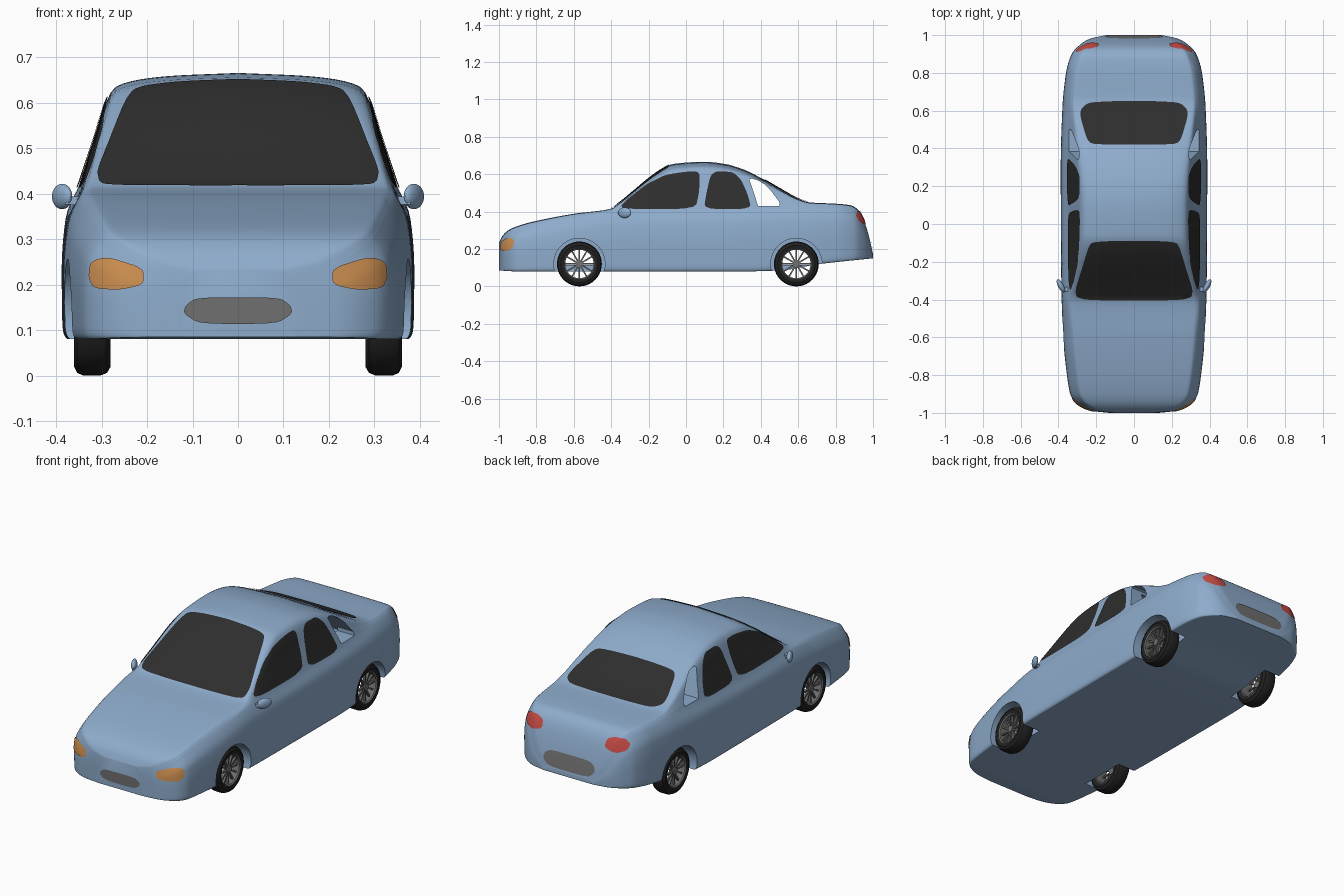
import bpy, bmesh, math
from mathutils import Vector, Matrix
from mathutils.bvhtree import BVHTree

if "Cube" in bpy.data.objects:
    bpy.data.objects.remove(bpy.data.objects["Cube"])


def material(name, *rgb):
    mat = bpy.data.materials.new(name)
    mat.use_nodes = True
    mat.diffuse_color = (*rgb, 1)
    mat.node_tree.nodes["Principled BSDF"].inputs["Base Color"].default_value = (*rgb, 1)
    return mat


PAINT = material("blue paint", .27, .41, .60)
GLASS = material("dark glass", .027, .027, .027)
RUBBER = material("black rubber", .016, .016, .016)
AMBER = material("amber lamp", .60, .27, .08)
RED = material("red lamp", .57, .07, .06)
METAL = material("grey metal", .16, .16, .16)


def finish(name, bm, mat, angle=35, normals=True):
    if normals:
        bmesh.ops.recalc_face_normals(bm, faces=bm.faces)
    mesh = bpy.data.meshes.new(name)
    bm.to_mesh(mesh)
    bm.free()
    mesh.materials.append(mat)
    obj = bpy.data.objects.new(name, mesh)
    bpy.context.collection.objects.link(obj)
    if angle:
        smooth(obj, angle)
    return obj


def smooth(obj, angle):
    bpy.ops.object.select_all(action='DESELECT')
    obj.select_set(True)
    bpy.context.view_layer.objects.active = obj
    bpy.ops.object.shade_smooth_by_angle(angle=math.radians(angle))


def curve(points, x):
    """Smooth interpolation through (x, value) pairs without overshoot."""
    n = len(points)
    d = [(b[1] - a[1]) / (b[0] - a[0]) for a, b in zip(points, points[1:])]
    m = [d[0]] + [2 * p * q / (p + q) if p * q > 0 else 0 for p, q in zip(d, d[1:])] + [d[-1]]
    i = next((k for k in range(n - 1) if x <= points[k + 1][0]), n - 2)
    (xa, ya), (xb, yb) = points[i], points[i + 1]
    h = xb - xa
    t = (x - xa) / h
    return (ya * (1 + 2 * t) * (1 - t) ** 2 + h * m[i] * t * (1 - t) ** 2
            + yb * t * t * (3 - 2 * t) + h * m[i + 1] * t * t * (t - 1))


def loft(bm, rings, caps=True):
    rows = [[bm.verts.new(p) for p in ring] for ring in rings]
    for a, b in zip(rows, rows[1:]):
        for j in range(len(a)):
            k = (j + 1) % len(a)
            bm.faces.new((a[j], a[k], b[k], b[j]))
    if caps:
        bm.faces.new(rows[0])
        bm.faces.new(rows[-1])


# Body: half width, centre height, beltline and underside along the length
WIDTH = [(-1, .13), (-.99, .22), (-.97, .275), (-.94, .315), (-.9, .338), (-.8, .355), (-.6, .375),
         (-.3, .385), (.3, .388), (.6, .38), (.8, .36), (.9, .33), (.95, .285), (.98, .235), (1, .15)]
TOP = [(-1, .235), (-.98, .272), (-.95, .3), (-.9, .323), (-.8, .35), (-.6, .388), (-.4, .415),
       (-.36, .444), (-.12, .632), (-.07, .655), (.1, .666), (.2, .656), (.3, .628), (.4, .58),
       (.5, .523), (.6, .468), (.66, .449), (.8, .442), (.88, .434), (.92, .41), (.94, .38),
       (.96, .33), (.985, .24), (1, .17)]
BELT = [(-1, .21), (-.95, .268), (-.9, .295), (-.8, .325), (-.6, .367), (-.4, .4), (0, .41),
        (.6, .424), (.8, .42), (.9, .395), (.94, .35), (.96, .305), (.985, .22), (1, .163)]
UNDER = [(-1, .085), (-.9, .08), (.3, .08), (.5, .085), (.72, .12), (1, .15)]


def section(y):
    w, top, belt, low = (curve(t, y) for t in (WIDTH, TOP, BELT, UNDER))
    rise = belt - low
    xb, zr = .9 * w, belt + .88 * (top - belt)
    xr = xb - .02 - .27 * (zr - belt)
    keys = [(0, low), (.6 * w, low), (.96 * w, low), (w * .995, low + .08 * rise), (w, low + .45 * rise),
            (.978 * w, low + .78 * rise), (xb, belt), ((xb + xr) / 2 + .004, (belt + zr) / 2),
            (xr, zr), (.6 * xr, zr + .75 * (top - zr)), (0, top)]
    steps = 5 * (len(keys) - 1)
    half = [[curve([(i, k[a]) for i, k in enumerate(keys)], s / 5) for a in (0, 1)]
            for s in range(steps + 1)]
    return [(x, y, z) for x, z in half] + [(-x, y, z) for x, z in half[-2:0:-1]]


bm = bmesh.new()
N = 110
loft(bm, [section(-math.cos(math.pi * i / N)) for i in range(N + 1)])
bmesh.ops.recalc_face_normals(bm, faces=bm.faces)
surface = BVHTree.FromBMesh(bm)
body = finish("body", bm, PAINT, 0)


# Openings: wheel wells, axle tunnels, cabin hollow and open quarter windows
def cut(name, outline, x0, x1):
    bm = bmesh.new()
    loft(bm, [[(x, y, z) for y, z in outline] for x in (x0, x1)])
    cutter = finish(name, bm, PAINT, 0)
    cutter.hide_render = True
    mod = body.modifiers.new(name, 'BOOLEAN')
    mod.operation, mod.solver, mod.object = 'DIFFERENCE', 'EXACT', cutter
    bpy.context.view_layer.objects.active = body
    bpy.ops.object.modifier_apply(modifier=name)
    bpy.data.objects.remove(cutter)


AXLES = {"front": -.57, "rear": .59}
for yc in AXLES.values():
    arch = [(yc + .137 * math.cos(a), .12 + .137 * math.sin(a))
            for a in (math.tau * i / 48 for i in range(48))]
    cut("well_left", arch, .265, .6)
    cut("well_right", arch, -.6, -.265)
    cut("tunnel", [(yc - .075, .115), (yc + .075, .115), (yc + .075, .195), (yc - .075, .195)], -.3, .3)
cut("cabin", [(-.2, .425), (-.02, .6), (.2, .6), (.38, .54), (.5, .45), (.52, .425)], -.24, .24)
cut("quarter", [(.385, .43), (.5, .43), (.5, .45), (.455, .51), (.42, .545), (.385, .567),
                (.35, .577), (.338, .572), (.36, .51)], -.6, .6)
smooth(body, 35)


# Thin panels that follow the body surface
def panel(name, outline, axis, sign, mat, rings=9):
    pts = [Vector(p) for p in outline]
    for _ in range(2):
        pts = [a.lerp(b, t) for a, b in zip(pts, pts[1:] + pts[:1]) for t in (.18, .82)]
    edge = []
    for a, b in zip(pts, pts[1:] + pts[:1]):
        n = max(1, math.ceil((b - a).length / .02))
        edge += [a.lerp(b, i / n) for i in range(n)]
    mid = sum(edge, Vector((0, 0))) / len(edge)
    aim = Vector((0, 0, 0))
    aim[axis] = -sign

    def drop(p):
        start = list(p)
        start.insert(axis, 2 * sign)
        hit, normal, _, _ = surface.ray_cast(Vector(start), aim)
        if hit is None:
            start[axis] = .9 * sign
            hit, normal, _, _ = surface.find_nearest(Vector(start))
        return hit + normal * .004

    bm = bmesh.new()
    loft(bm, [[drop(mid.lerp(p, r / rings)) for p in edge] for r in range(1, rings + 1)], False)
    bm.verts.ensure_lookup_table()
    bm.faces.new(bm.verts[:len(edge)])
    bm.normal_update()
    bmesh.ops.reverse_faces(bm, faces=[f for f in bm.faces if f.normal.dot(aim) > 0])
    finish(name, bm, mat, 60, False)


def both(half):
    return half + [(-x, v) for x, v in reversed(half)]


panel("windshield", both([(.12, -.088), (.225, -.095), (.245, -.135), (.28, -.25), (.31, -.345),
                          (.305, -.385), (.26, -.4), (.1, -.405)]), 2, 1, GLASS)
panel("rear_window", both([(.1, .65), (.24, .643), (.28, .61), (.285, .57), (.25, .45),
                           (.225, .422), (.1, .418)]), 2, 1, GLASS)
panel("grille", both([(.09, .172), (.115, .155), (.12, .137), (.085, .114)]), 1, -1, METAL)
panel("rear_plate", both([(.11, .262), (.145, .245), (.155, .215), (.12, .18)]), 1, 1, METAL)

FRONT_GLASS = [(-.365, .412), (-.3, .475), (-.2, .55), (-.11, .595), (0, .612), (.075, .612),
               (.07, .5), (.05, .412)]
BACK_GLASS = [(.095, .412), (.11, .5), (.13, .59), (.16, .614), (.25, .61), (.295, .57),
              (.33, .49), (.35, .412)]
HEADLAMP = [(.207, .2), (.207, .236), (.285, .26), (.322, .25), (.326, .215), (.315, .192), (.26, .188)]
TAILLAMP = [(.185, .345), (.19, .385), (.23, .4), (.28, .4), (.305, .375), (.298, .345), (.25, .328)]

for side, s in (("left", 1), ("right", -1)):
    panel(side + "_front_door_glass", FRONT_GLASS, 0, s, GLASS)
    panel(side + "_rear_door_glass", BACK_GLASS, 0, s, GLASS)
    panel(side + "_headlight", [(s * x, z) for x, z in HEADLAMP], 1, -1, AMBER)
    panel(side + "_taillight", [(s * x, z) for x, z in TAILLAMP], 1, 1, RED)

    # Door mirror with its short stalk
    bm = bmesh.new()
    turn = Matrix.Rotation(math.radians(-28 * s), 4, 'Z')
    bmesh.ops.create_uvsphere(bm, u_segments=24, v_segments=14, radius=1,
                              matrix=Matrix.Translation((s * .387, -.328, .394)) @ turn
                              @ Matrix.Diagonal((.015, .039, .028, 1)))
    bmesh.ops.create_cube(bm, size=1, matrix=Matrix.Translation((s * .36, -.345, .385))
                          @ Matrix.Diagonal((.04, .025, .018, 1)))
    finish(side + "_mirror", bm, PAINT)

    # Wheels: turned tyre and rim, hub and spokes
    for end, yc in AXLES.items():
        place = Matrix.Translation((0, yc, .12))

        def turned(name, profile, mat):
            bm = bmesh.new()
            loft(bm, [[place @ Vector((s * x, r * math.cos(a), r * math.sin(a))) for r, x in profile]
                      for a in (math.tau * i / 40 for i in range(41))], False)
            bmesh.ops.remove_doubles(bm, verts=bm.verts, dist=.0001)
            finish(name, bm, mat)

        wheel = end + "_" + side
        turned(wheel + "_tyre", [(.08, .285), (.1, .28), (.114, .288), (.12, .303), (.12, .34),
                                 (.114, .354), (.1, .361), (.08, .357)], RUBBER)
        turned(wheel + "_rim", [(.076, .285), (.081, .285), (.081, .358), (.076, .354)], METAL)
        bm = bmesh.new()
        bmesh.ops.create_cone(bm, cap_ends=True, segments=20, radius1=.018, radius2=.018, depth=.025,
                              matrix=place @ Matrix.Translation((s * .338, 0, 0))
                              @ Matrix.Rotation(math.pi / 2, 4, 'Y'))
        for i in range(12):
            bmesh.ops.create_cube(bm, size=1, matrix=place @ Matrix.Rotation(math.tau * i / 12, 4, 'X')
                                  @ Matrix.Translation((s * .338, 0, .046))
                                  @ Matrix.Diagonal((.012, .008, .066, 1)))
        finish(wheel + "_spokes", bm, METAL)
